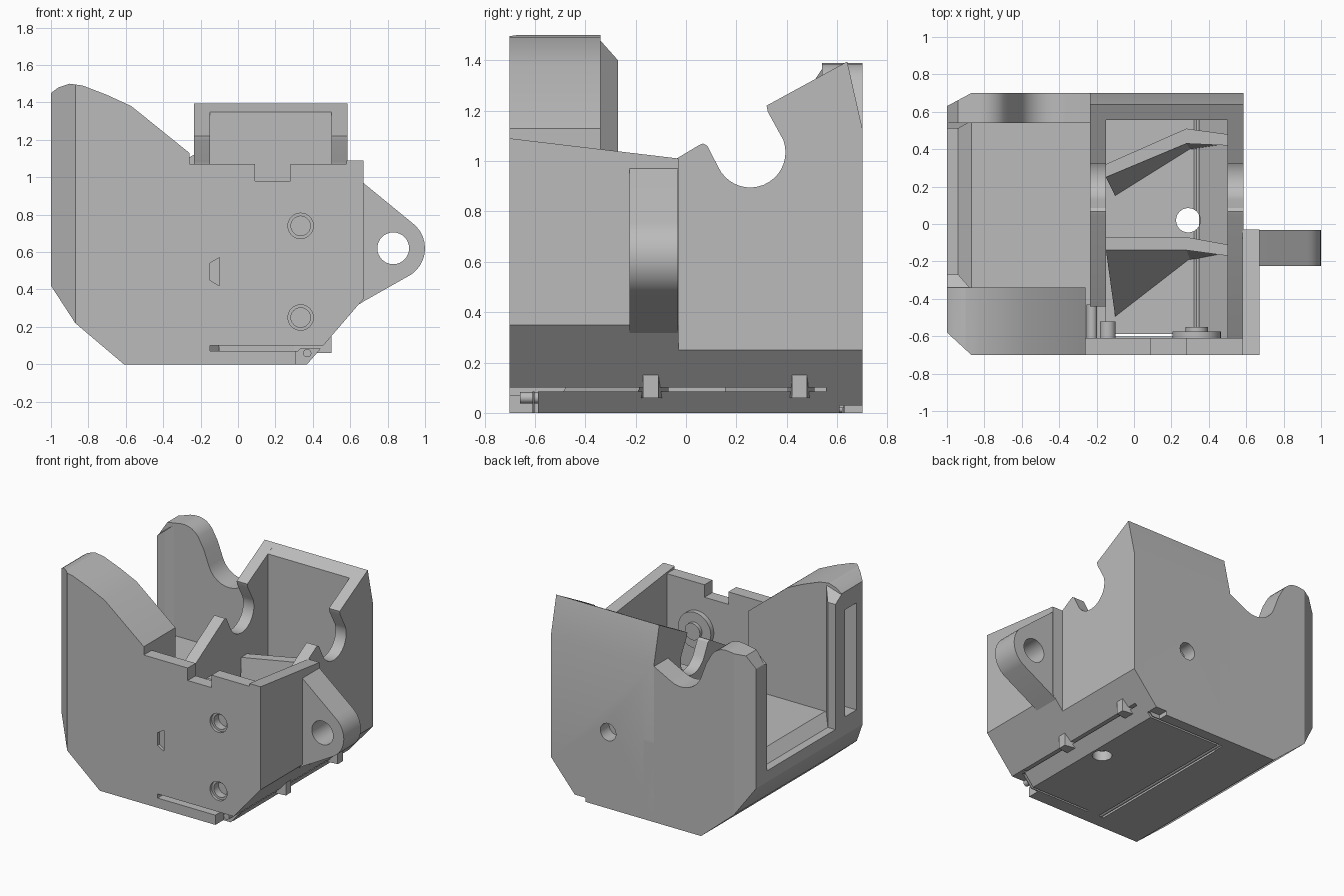
import bpy, bmesh, math
from mathutils import Vector

cube = bpy.data.objects.get("Cube")
if cube:
    bpy.data.objects.remove(cube, do_unlink=True)

GREY = (0.5, 0.5, 0.5, 1)
plastic = bpy.data.materials.new("grey_plastic")
plastic.use_nodes = True
plastic.diffuse_color = GREY
plastic.node_tree.nodes["Principled BSDF"].inputs["Base Color"].default_value = GREY

# Trim planes: point and outward normal
FRONT_CHAMFER = ((-0.87, -0.7, 0), (-0.12, -0.13, 0))
BACK_CHAMFER = ((-0.87, 0.7, 0), (-0.07, 0.13, 0))
HULL_SLOPE = ((0.37, 0, 0), (0.25, 0, -0.215))


def finish(name, bm, trims=()):
    for co, no in trims:
        cut = bmesh.ops.bisect_plane(bm, geom=bm.verts[:] + bm.edges[:] + bm.faces[:],
                                     plane_co=co, plane_no=Vector(no).normalized(), clear_outer=True)
        edges = [g for g in cut["geom_cut"] if isinstance(g, bmesh.types.BMEdge) and g.is_boundary]
        bmesh.ops.edgeloop_fill(bm, edges=edges)
    bmesh.ops.recalc_face_normals(bm, faces=bm.faces)
    mesh = bpy.data.meshes.new(name)
    bm.to_mesh(mesh)
    bm.free()
    mesh.materials.append(plastic)
    ob = bpy.data.objects.new(name, mesh)
    bpy.context.collection.objects.link(ob)
    return ob


def loft(name, ring_a, ring_b, trims=()):
    bm = bmesh.new()
    a = [bm.verts.new(p) for p in ring_a]
    b = [bm.verts.new(p) for p in ring_b]
    bm.faces.new(a)
    bm.faces.new(b[::-1])
    for i in range(len(a)):
        j = (i + 1) % len(a)
        bm.faces.new((a[i], b[i], b[j], a[j]))
    return finish(name, bm, trims)


def along_y(name, pts, y0, y1, trims=()):
    return loft(name, [(x, y0, z) for x, z in pts], [(x, y1, z) for x, z in pts], trims)


def along_x(name, pts, x0, x1, trims=()):
    return loft(name, [(x0, y, z) for y, z in pts], [(x1, y, z) for y, z in pts], trims)


def along_z(name, pts, z0, z1, trims=()):
    return loft(name, [(x, y, z0) for x, y in pts], [(x, y, z1) for x, y in pts], trims)


def arc(cx, cy, r, a0, a1, n):
    steps = [math.radians(a0 + (a1 - a0) * i / n) for i in range(n + 1)]
    return [(cx + r * math.cos(t), cy + r * math.sin(t)) for t in steps]


def circle(cx, cy, r):
    return arc(cx, cy, r, 0, 348.75, 31)


def box(name, x0, x1, y0, y1, z0, z1):
    return along_z(name, [(x0, y0), (x1, y0), (x1, y1), (x0, y1)], z0, z1)


def carve(ob, cutters):
    for c in cutters:
        c.hide_render = True
        mod = ob.modifiers.new("cut", "BOOLEAN")
        mod.operation, mod.solver, mod.object = "DIFFERENCE", "EXACT", c
    deps = bpy.context.evaluated_depsgraph_get()
    ob.data = bpy.data.meshes.new_from_object(ob.evaluated_get(deps))
    ob.modifiers.clear()
    for c in cutters:
        bpy.data.objects.remove(c, do_unlink=True)


parts = []

# Lower hull: raised floor on one side, thin funnel floor on the other
hull = along_y("lower_hull", [(-1, 0.42), (-0.87, 0.22), (-0.61, 0), (0.37, 0), (0.585, 0.25),
               (0.5, 0.27), (0.32, 0.07), (-0.15, 0.07), (-0.15, 0.57), (-0.87, 0.57),
               (-0.94, 0.5), (-1, 0.5)], -0.7, 0.7, [FRONT_CHAMFER, BACK_CHAMFER])
carve(hull, [
    along_z("drain", circle(0.29, 0.02, 0.065), -0.1, 0.2),
    box("door_slit", 0.29, 0.7, -0.8, 0.8, 0.085, 0.1),
    box("side_slit", -0.1, 0.45, -0.602, -0.588, -0.1, 0.3),
    box("back_groove", -0.2, 0.5, 0.61, 0.625, -0.1, 0.03),
    box("rod_groove", -0.24, -0.2, -0.6, 0.62, -0.1, 0.035),
    box("front_pin_notch", 0.31, 0.6, -0.8, -0.61, -0.1, 0.09),
    box("back_pin_notch", 0.31, 0.6, 0.63, 0.8, -0.1, 0.09)])
parts.append(hull)
parts.append(along_y("hinge_pin", circle(0.37, 0.06, 0.022), -0.66, 0.66))
parts.append(along_y("hinge_rod", circle(-0.22, 0.015, 0.014), -0.6, 0.62))

# Thick front cheek with hump, and a pocket in its outer end
cheek = along_y("front_cheek", [(-1, 0.42), (-0.87, 0.22), (-0.61, 0), (-0.26, 0), (-0.26, 1.13),
                (-0.57, 1.38), (-0.7, 1.44), (-0.83, 1.49), (-0.9, 1.5), (-0.96, 1.48), (-1, 1.45)],
                -0.7, -0.34, [FRONT_CHAMFER])
carve(cheek, [box("pocket", -1.1, -0.8, -0.51, -0.38, 0.55, 1.32),
              along_y("arrow_mark", [(-0.22, 0.5), (-0.1, 0.42), (-0.1, 0.57)], -0.8, -0.68)])
parts.append(cheek)

# Back cheek with curved hump
hump = arc(-0.45, 1.2, 0.17, -60, -160, 8) + [(-0.65, 1.25)] + arc(-0.81, 1.25, 0.14, 35, 100, 5)
parts.append(along_y("back_cheek", [(-0.235, 0), (-0.235, 1.12)] + hump +
             [(-0.94, 1.37), (-1, 1.28), (-1, 0.42), (-0.87, 0.22), (-0.61, 0)],
             0.54, 0.7, [BACK_CHAMFER]))

# Flared lips beside the open end
parts.append(loft("front_lip",
             [(-1, -0.35, 0.45), (-0.87, -0.35, 0.45), (-0.94, -0.27, 0.45), (-1, -0.27, 0.45)],
             [(-1, -0.35, 1.45), (-0.87, -0.35, 1.49), (-0.94, -0.27, 1.4), (-1, -0.27, 1.4)]))
parts.append(loft("back_lip",
             [(-1, 0.55, 0.45), (-0.87, 0.55, 0.45), (-0.94, 0.51, 0.45), (-1, 0.51, 0.45)],
             [(-1, 0.55, 1.28), (-0.87, 0.55, 1.38), (-0.94, 0.51, 1.32), (-1, 0.51, 1.27)]))

# Notched side walls of the funnel chamber
notch = arc(0.255, 1.035, 0.14, 20, -155, 18)
tops = [(0.7, 1.13), (0.64, 1.395), (0.32, 1.22), (0.325, 1.195)] + notch + \
       [(0.085, 1.06), (0.068, 1.07), (0.05, 1.062)]
for name, x0, x1, front in (("middle_wall", -0.235, -0.15, -0.44), ("outer_wall", 0.5, 0.585, -0.62)):
    end = 1.062 + 0.6 * (front - 0.05)
    parts.append(along_x(name, [(front, 0.02), (0.7, 0.02)] + tops + [(front, end)],
                         x0, x1, [HULL_SLOPE] if x1 > 0.3 else []))

# Back wall with leaning top
back = along_x("back_wall", [(0.555, 0.03), (0.7, 0.03), (0.7, 1.13), (0.64, 1.395), (0.555, 1.348)],
               -0.235, 0.585, [HULL_SLOPE])
carve(back, [along_y("bore", circle(0.13, 0.55, 0.062), 0.6, 0.8)])
parts.append(back)

# Front wall with top notch and two screw holes
wall = along_y("front_wall", [(-0.26, 0.1), (0.456, 0.1), (0.67, 0.349), (0.67, 1.07), (0.28, 1.07),
               (0.28, 0.98), (0.09, 0.98), (0.09, 1.07), (-0.26, 1.07)], -0.7, -0.61)
boss = along_y("screw_boss", circle(0.335, 0.74, 0.13), -0.62, -0.575)
parts += [wall, boss, along_y("boss_tip", circle(0.335, 0.74, 0.06), -0.58, -0.55)]
cuts = []
for z in (0.74, 0.25):
    cuts += [along_y("counterbore", circle(0.335, z, 0.068), -0.8, -0.68),
             along_y("screw_hole", circle(0.335, z, 0.052), -0.8, -0.625)]
cuts.append(along_y("arrow_mark", [(-0.228, 0.495), (-0.1, 0.42), (-0.1, 0.57)], -0.8, -0.68))
carve(wall, cuts)

# Outer thick block and mounting lug
parts.append(along_x("side_block", [(-0.7, 0.2), (-0.03, 0.2), (-0.03, 1.01), (-0.7, 1.09)],
                     0.58, 0.67, [HULL_SLOPE]))
lug = along_y("mounting_lug", [(0.6, 0.29), (0.67, 0.335)] + arc(0.83, 0.62, 0.17, -55, 55, 10) +
              [(0.67, 0.97), (0.6, 0.97)], -0.225, -0.031)
carve(lug, [along_y("lug_hole", circle(0.83, 0.62, 0.085), -0.5, 0.5)])
parts.append(lug)

# Slanted funnel fins
fins = (("back_fin", [(-0.15, 0.32), (0.28, 0.51), (0.5, 0.48)],
         [(0.5, 0.42), (0.28, 0.43), (-0.15, 0.25)], [(0.5, 0.42), (0.3, 0.4), (-0.1, 0.15)]),
        ("front_fin", [(-0.15, -0.07), (0.28, -0.07), (0.5, -0.11)],
         [(0.5, -0.17), (0.28, -0.14), (-0.15, -0.14)], [(0.5, -0.17), (0.3, -0.19), (-0.1, -0.5)]))
for name, outer, top_inner, low_inner in fins:
    parts.append(loft(name, [(x, y, 0.06) for x, y in outer + low_inner],
                      [(x, y, 0.72) for x, y in outer + top_inner]))

# Small posts behind the front wall
parts.append(along_y("post_long", circle(-0.225, 0.7, 0.028), -0.62, -0.43))
parts.append(along_y("post_short", circle(-0.14, 0.6, 0.042), -0.62, -0.52))

bpy.ops.object.select_all(action="DESELECT")
for ob in parts:
    ob.select_set(True)
bpy.context.view_layer.objects.active = parts[0]
bpy.ops.object.shade_smooth_by_angle(angle=math.radians(25))
